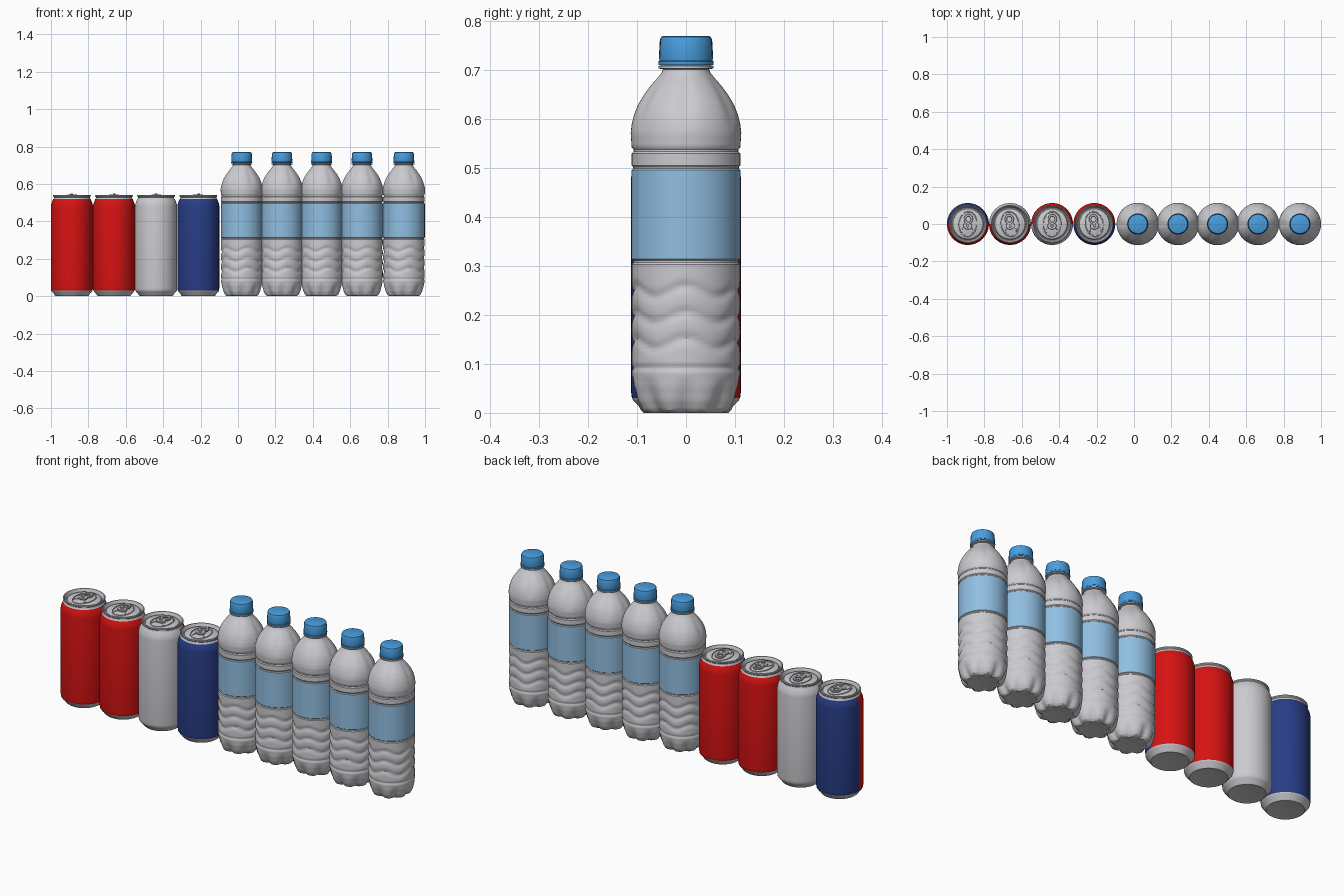
import bpy, bmesh, math

if "Cube" in bpy.data.objects:
    bpy.data.objects.remove(bpy.data.objects["Cube"])

COLOURS = {
    "silver grey": (0.60, 0.60, 0.63),
    "can red": (0.68, 0.006, 0.006),
    "can blue": (0.021, 0.047, 0.24),
    "label blue": (0.28, 0.52, 0.76),
    "cap blue": (0.065, 0.34, 0.74),
}
MATS = {}
for name, col in COLOURS.items():
    MATS[name] = bpy.data.materials.new(name)
    MATS[name].diffuse_color = (*col, 1)


def lathe(name, profile, mats, segs=64, radius=None, pick=None, closed=False,
          stretch=1.0, angle=35):
    """Revolve (r, z) points; radius() reshapes r, pick() selects a face colour."""
    bm = bmesh.new()
    rings = []
    for r, z in profile:
        ring = []
        for i in range(segs):
            t = math.tau * i / segs
            rr = radius(r, z, t) if radius else r
            ring.append(bm.verts.new((rr * math.cos(t), rr * math.sin(t) * stretch, z)))
        rings.append(ring)
    pairs = list(zip(rings, rings[1:]))
    if closed:
        pairs.append((rings[-1], rings[0]))
    for a, b in pairs:
        for i in range(segs):
            j = (i + 1) % segs
            bm.faces.new((a[i], a[j], b[j], b[i]))
    bmesh.ops.remove_doubles(bm, verts=bm.verts, dist=1e-5)
    bmesh.ops.recalc_face_normals(bm, faces=bm.faces)
    if pick:
        for f in bm.faces:
            f.material_index = pick(f.calc_center_median())
    me = bpy.data.meshes.new(name)
    bm.to_mesh(me)
    bm.free()
    for m in mats:
        me.materials.append(MATS[m])
    me.shade_smooth()
    me.set_sharp_from_angle(angle=math.radians(angle))
    return me


def place(name, mesh, x, y=0.0, z=0.0, turn=0.0):
    ob = bpy.data.objects.new(name, mesh)
    ob.location = (x, y, z)
    ob.rotation_euler.z = turn
    bpy.context.collection.objects.link(ob)
    return ob


def refine(profile, step):
    """Add rows along long profile segments."""
    out = [profile[0]]
    for (r0, z0), (r1, z1) in zip(profile, profile[1:]):
        n = max(1, math.ceil(abs(z1 - z0) / step))
        out += [(r0 + (r1 - r0) * k / n, z0 + (z1 - z0) * k / n) for k in range(1, n + 1)]
    return out


# ---- Bottles: ribbed body, label band, domed shoulder, screw cap ----
BOTTLE = [(0, 0.006), (0.05, 0.004), (0.08, 0), (0.092, 0.006), (0.102, 0.025), (0.109, 0.055),
          (0.111, 0.085), (0.108, 0.09), (0.108, 0.094), (0.111, 0.099), (0.111, 0.285),
          (0.111, 0.303), (0.108, 0.307), (0.108, 0.311), (0.1115, 0.314), (0.1115, 0.496),
          (0.108, 0.499), (0.108, 0.502), (0.111, 0.506), (0.111, 0.53), (0.107, 0.534),
          (0.107, 0.538), (0.111, 0.543), (0.113, 0.572), (0.111, 0.59), (0.106, 0.61),
          (0.098, 0.63), (0.086, 0.65), (0.071, 0.67), (0.058, 0.685), (0.05, 0.695),
          (0.047, 0.702), (0.056, 0.704), (0.056, 0.709), (0.047, 0.711), (0.047, 0.72), (0, 0.72)]


def bottle_radius(r, z, t):
    if z < 0.075:                                   # scalloped foot
        notch = (0.5 + 0.5 * math.cos(8 * t)) ** 2
        r *= 1 - 0.17 * notch * (1 - z / 0.075)
    if 0.1 < z < 0.3:                               # wavy grooves
        for level in (0.142, 0.195, 0.248):
            d = (z - level - 0.011 * math.cos(5 * t)) / 0.0095
            r -= 0.0055 * math.exp(-d * d)
    if 0.575 < z < 0.695:                           # pressed shoulder panels
        fade = math.sin(math.pi * (z - 0.575) / 0.12)
        r -= 0.004 * fade * max(0, math.cos(6 * t)) ** 2
    return r


bottle = lathe("bottle", refine(BOTTLE, 0.0075), ["silver grey", "label blue"],
               radius=bottle_radius, pick=lambda c: int(0.3135 < c.z < 0.4965))

CAP = [(0, 0.711), (0.056, 0.711), (0.0565, 0.718), (0.0545, 0.720), (0.0545, 0.723),
       (0.0555, 0.726), (0.0535, 0.762), (0.051, 0.768), (0.046, 0.7705), (0, 0.7705)]
cap = lathe("cap", CAP, ["cap blue"], segs=96,
            radius=lambda r, z, t: r - (0.0007 if 0.724 < z < 0.765
                                        and round(t * 96 / math.tau) % 2 else 0))

for i, x in enumerate((0.020, 0.235, 0.447, 0.663, 0.887), 1):
    place(f"bottle_{i}", bottle, x)
    place(f"bottle_cap_{i}", cap, x)

# ---- Cans: two-tone wall, bare metal ends, sunken lid ----
CAN = [(0, 0.002), (0.078, 0.002), (0.086, 0), (0.092, 0.005), (0.097, 0.015), (0.106, 0.023),
       (0.1105, 0.030), (0.112, 0.042), (0.112, 0.482), (0.1105, 0.493), (0.106, 0.506),
       (0.1, 0.519), (0.096, 0.525), (0.096, 0.529), (0.1005, 0.533), (0.101, 0.538),
       (0.099, 0.541), (0.096, 0.540), (0.093, 0.534), (0.089, 0.520), (0.086, 0.519),
       (0.083, 0.521), (0.08, 0.530), (0.077, 0.532), (0, 0.532)]
# Lid fittings as small stretched rings
ridge = lathe("ridge", [(0.050, 0.531), (0.0485, 0.535), (0.046, 0.535), (0.0445, 0.531)],
              ["silver grey"], 48, closed=True, stretch=1.4)
mouth = lathe("mouth", [(0.032, 0.531), (0.031, 0.5345), (0.029, 0.5345), (0.028, 0.531)],
              ["silver grey"], 40, closed=True, stretch=0.85)
ring = lathe("ring", [(0.024, 0.537), (0.0245, 0.542), (0.0225, 0.545), (0.0145, 0.545),
                      (0.0125, 0.542), (0.013, 0.537)],
             ["silver grey"], 40, closed=True, stretch=1.15)
nose = lathe("nose", [(0, 0.536), (0.023, 0.536), (0.024, 0.541), (0.022, 0.544), (0, 0.544)],
             ["silver grey"], 40, stretch=0.8)
rivet = lathe("rivet", [(0, 0.531), (0.008, 0.531), (0.008, 0.547), (0.006, 0.549), (0, 0.549)],
              ["silver grey"], 24)

CANS = [(-0.888, "can red", "can blue", -6), (-0.663, "can red", "silver grey", 8),
        (-0.438, "silver grey", "can red", -3), (-0.212, "can blue", "can red", 10)]
for i, (x, front, back, deg) in enumerate(CANS, 1):
    wall = lathe(f"can_{i}", CAN, ["silver grey", front, back],
                 pick=lambda c: 0 if not 0.0265 < c.z < 0.518 or math.hypot(c.x, c.y) < 0.09
                 else (1 if c.y < 0 else 2))
    place(f"can_{i}", wall, x)
    turn = math.radians(deg)
    for part, mesh, off in (("lid_ridge", ridge, 0), ("lid_mouth", mouth, -0.038),
                            ("tab_ring", ring, 0.026), ("tab_nose", nose, -0.010),
                            ("tab_rivet", rivet, -0.010)):
        place(f"can_{part}_{i}", mesh, x - off * math.sin(turn), off * math.cos(turn), 0, turn)

for m in bpy.data.materials:
    if m.users and not m.is_grease_pencil:
        m.use_nodes = True
        m.node_tree.nodes["Principled BSDF"].inputs["Base Color"].default_value = m.diffuse_color
